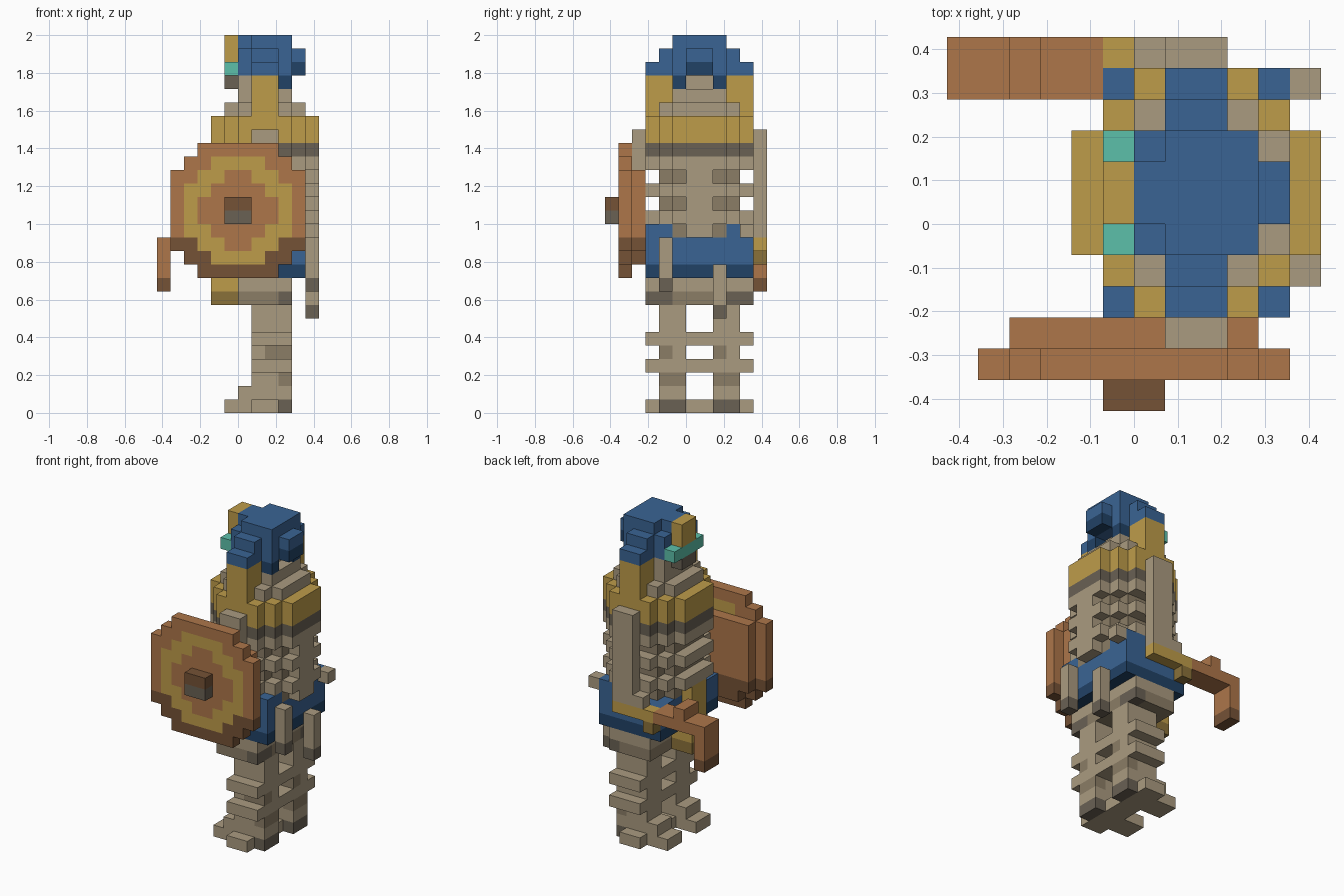
import bpy
from math import hypot

U = 1 / 14  # edge of one block
cube = bpy.data.objects.get("Cube")
if cube:
    bpy.data.objects.remove(cube)

COLOURS = {
    "blue": (58, 100, 148), "dark blue": (33, 66, 102),
    "bone": (170, 155, 128), "shaded bone": (139, 125, 102),
    "dark bone": (106, 97, 84), "gold": (190, 156, 74),
    "dark gold": (138, 113, 58), "orange wood": (173, 118, 74),
    "brown wood": (117, 82, 54), "teal": (92, 192, 170),
}


def linear(v):
    v /= 255
    return v / 12.92 if v < 0.04 else ((v + 0.055) / 1.055) ** 2.4


MATS = {}
for name, rgb in COLOURS.items():
    mat = bpy.data.materials.new(name)
    mat.use_nodes = True
    col = tuple(linear(c) for c in rgb) + (1,)
    mat.diffuse_color = col
    bsdf = next(n for n in mat.node_tree.nodes if n.type == "BSDF_PRINCIPLED")
    bsdf.inputs["Base Color"].default_value = col
    bsdf.inputs["Roughness"].default_value = 0.9
    MATS[name] = mat

# Corner offsets of each block face, listed by outward direction
FACES = {}
for axis in range(3):
    a, b = (axis + 1) % 3, (axis + 2) % 3
    for side in (0, 1):
        ring = []
        for p, q in ((0, 0), (1, 0), (1, 1), (0, 1)):
            corner = [0, 0, 0]
            corner[axis], corner[a], corner[b] = side, p, q
            ring.append(tuple(corner))
        step = [0, 0, 0]
        step[axis] = 2 * side - 1
        FACES[tuple(step)] = ring if side else ring[::-1]


def box(x, y, z, colour):
    """Blocks filling half-open ranges of the grid."""
    return {(i, j, k): colour for i in range(*x) for j in range(*y) for k in range(*z)}


def disc(r, z, colour):
    """Round layer about the body axis."""
    cells = box((-2, 6), (-3, 5), z, colour)
    return {c: v for c, v in cells.items() if hypot(c[0] - 1.5, c[1] - 0.5) < r + 0.2}


def mirror(cells):
    """Copy blocks to the other side of the body."""
    return cells | {(i, 1 - j, k): v for (i, j, k), v in cells.items()}


def build(name, *groups):
    """Join blocks into one mesh, keeping only the outer faces."""
    cells = {}
    for g in groups:
        cells.update(g)
    verts, faces, slots = {}, [], []
    used = sorted(set(cells.values()))
    for cell, colour in cells.items():
        for step, ring in FACES.items():
            if tuple(c + s for c, s in zip(cell, step)) in cells:
                continue
            pts = [tuple(c + o for c, o in zip(cell, off)) for off in ring]
            faces.append([verts.setdefault(p, len(verts)) for p in pts])
            slots.append(used.index(colour))
    mesh = bpy.data.meshes.new(name)
    mesh.from_pydata([tuple(c * U for c in p) for p in verts], [], faces)
    for colour in used:
        mesh.materials.append(MATS[colour])
    for poly, slot in zip(mesh.polygons, slots):
        poly.material_index = slot
    bpy.context.collection.objects.link(bpy.data.objects.new(name, mesh))


# Legs with bony rings and stepped feet
def leg(y):
    lo, hi = y
    wide = (lo - 1, hi + 1)
    return [
        box((1, 4), y, (0, 8), "bone"),
        box((3, 4), y, (1, 3), "shaded bone"),
        box((2, 4), (lo, lo + 1), (4, 5), "shaded bone"),
        box((1, 3), wide, (3, 4), "bone"),
        box((1, 3), wide, (5, 6), "bone"),
        box((0, 4), y, (1, 2), "bone"),
        box((1, 3), wide, (0, 1), "bone"),
        box((-1, 3), y, (0, 1), "bone"),
        box((3, 4), y, (0, 1), "dark bone"),
        box((3, 4), wide, (3, 4), "bone"),
        box((3, 4), wide, (5, 6), "bone"),
    ]


build("right_leg", *leg((-2, 0)))
build("left_leg", *leg((2, 4)))

# Hips and waist cloth
build("hips", box((0, 4), (-3, 5), (9, 10), "bone"),
      box((0, 4), (-3, 5), (8, 9), "shaded bone"),
      mirror(box((3, 4), (-3, -1), (8, 9), "dark bone")))
build("waist_cloth", box((-1, 5), (-3, 5), (11, 13), "blue"),
      box((-1, 5), (-3, 5), (10, 11), "dark blue"),
      mirror(box((3, 5), (-3, -1), (13, 14), "blue")))
build("front_tabard", box((-2, 0), (0, 2), (9, 14), "gold"),
      box((-2, 0), (0, 2), (8, 9), "dark gold"))
build("hanging_bones", box((5, 6), (-2, -1), (10, 13), "bone"),
      box((5, 6), (-2, -1), (9, 10), "dark bone"),
      box((5, 6), (2, 3), (8, 11), "bone"),
      box((5, 6), (2, 3), (7, 8), "dark bone"),
      box((4, 6), (4, 5), (13, 14), "bone"))

# Rib cage of alternating layers with a spine at the back
layers = []
for k in range(13, 19):
    layers.append(disc(3, (k, k + 1), "shaded bone") if k % 2 else disc(4, (k, k + 1), "bone"))
build("rib_cage", *layers, disc(4, (19, 20), "dark bone"),
      box((5, 6), (0, 2), (13, 19), "bone"))

# Collar, neck and head
build("gold_collar", disc(4, (20, 22), "gold"))
build("neck", disc(3, (22, 23), "bone"), disc(2, (23, 24), "bone"))
build("head", box((0, 3), (-1, 3), (24, 25), "bone"),
      box((-1, 0), (0, 2), (24, 25), "dark bone"))
build("eyes", box((-1, 0), (-1, 3), (25, 26), "teal"))

# Headdress with side flaps and a crest
crown = box((0, 4), (-1, 3), (25, 28), "blue")
for j in (-1, 2):
    del crown[0, j, 27]
build("headdress", crown,
      box((1, 3), (-2, 4), (26, 27), "blue"),
      box((1, 3), (-3, 5), (25, 26), "blue"),
      box((4, 5), (0, 2), (26, 27), "blue"),
      box((4, 5), (0, 2), (25, 26), "dark blue"),
      mirror(box((3, 4), (-1, 0), (24, 25), "dark blue")))
build("headdress_flaps", mirror(box((1, 3), (-3, -1), (22, 25), "gold")))
build("crest", box((-1, 0), (0, 2), (26, 28), "gold"))

# Arms
build("shield_arm", box((1, 3), (-4, -3), (18, 21), "bone"))
build("weapon_arm", box((1, 3), (5, 6), (13, 21), "bone"),
      box((0, 1), (5, 6), (13, 14), "bone"))

# Hooked weapon with a gold grip
build("weapon_grip", box((-1, 3), (5, 6), (12, 13), "gold"),
      box((-1, 0), (5, 6), (11, 12), "dark gold"))
build("weapon_head", box((-6, -1), (4, 6), (12, 13), "orange wood"),
      box((-4, -3), (4, 6), (13, 14), "orange wood"),
      box((-6, -5), (4, 6), (10, 12), "orange wood"),
      box((-6, -5), (4, 6), (9, 10), "brown wood"))

# Round shield with a gold ring and a boss
plate, backing = {}, {}
for i in range(-5, 5):
    for k in range(10, 20):
        d = hypot(i + 0.5, k - 14.5)
        low = k < 11 or (k < 13 and d > 4.2)
        if d < 5.2:
            plate[i, -5, k] = ("brown wood" if low else
                               "gold" if 2.7 < d < 3.85 else "orange wood")
        if d < 4.35 and k < 18:
            backing[i, -4, k] = "brown wood" if k < 13 else "orange wood"
build("shield", plate, backing)
build("shield_boss", box((-1, 1), (-6, -5), (15, 16), "brown wood"),
      box((-1, 1), (-6, -5), (14, 15), "dark bone"))
